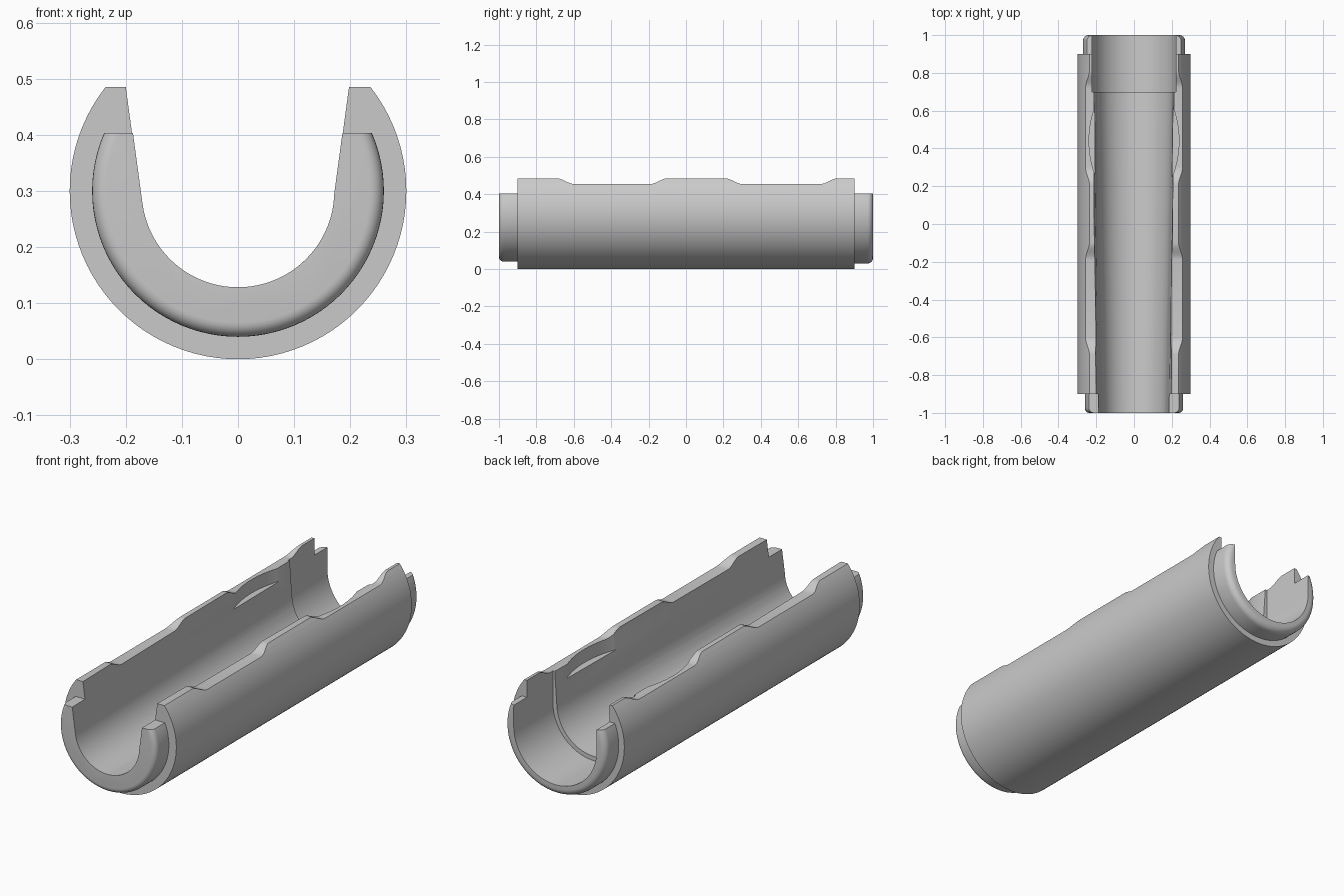
import bpy, bmesh
from math import sin, cos, tan, pi, radians

if "Cube" in bpy.data.objects:
    bpy.data.objects.remove(bpy.data.objects["Cube"])

AXIS_Z = 0.3

GREY = (0.59, 0.59, 0.59, 1)
grey = bpy.data.materials.new("plain grey")
grey.use_nodes = True
grey.diffuse_color = GREY
grey.node_tree.nodes["Principled BSDF"].inputs["Base Color"].default_value = GREY


def loft(name, rings):
    """Closed solid through rings that share a point count."""
    bm = bmesh.new()
    loops = [[bm.verts.new(p) for p in ring] for ring in rings]
    n = len(loops[0])
    for a, b in zip(loops, loops[1:]):
        for i in range(n):
            j = (i + 1) % n
            bm.faces.new((a[i], a[j], b[j], b[i]))
    bm.faces.new(loops[0][::-1])
    bm.faces.new(loops[-1])
    if bm.calc_volume(signed=True) < 0:
        bmesh.ops.reverse_faces(bm, faces=bm.faces)
    mesh = bpy.data.meshes.new(name)
    bm.to_mesh(mesh)
    bm.free()
    mesh.materials.append(grey)
    obj = bpy.data.objects.new(name, mesh)
    bpy.context.collection.objects.link(obj)
    return obj


def circle(r, y, n=96):
    return [(r * cos(2 * pi * i / n), y, AXIS_Z + r * sin(2 * pi * i / n)) for i in range(n)]


def u_section(r, splay, y, n=40, top=0.6):
    """Round trough whose straight walls lean outward by the splay angle."""
    s = radians(splay)
    pts = []
    for i in range(n + 1):
        a = pi + s + (pi - 2 * s) * i / n
        pts.append((r * cos(a), y, AXIS_Z + r * sin(a)))
    x, _, z = pts[-1]
    x += (top - z) * tan(s)
    return pts + [(x, y, top), (-x, y, top)]


def fillet(r, y_end, size, steps=6):
    """Radius and y pairs rounding an end, from the flat end inward."""
    d = -1 if y_end > 0 else 1
    return [(r - size + size * sin(pi / 2 * i / steps),
             y_end + d * size * (1 - cos(pi / 2 * i / steps))) for i in range(steps + 1)]


def cut(target, cutter):
    mod = target.modifiers.new("cut", "BOOLEAN")
    mod.operation = "DIFFERENCE"
    mod.solver = "EXACT"
    mod.object = cutter
    bpy.context.view_layer.objects.active = target
    bpy.ops.object.modifier_apply(modifier=mod.name)
    bpy.data.objects.remove(cutter)


# Stepped round body with a rounded lip at each end
profile = fillet(0.26, -1, 0.025) + [(0.26, -0.9), (0.3, -0.9), (0.3, 0.9), (0.27, 0.9)]
profile += fillet(0.27, 1, 0.03)[::-1]
shell = loft("half_sleeve", [circle(r, y) for r, y in profile])

# Rim outline: low lips at the ends, two shallow dips along each wall
LIP, RIM, DIP = 0.403, 0.485, 0.455


def ramp(y0, z0, y1, z1, n=8):
    out = []
    for i in range(n + 1):
        t = i / n
        out.append((y0 + (y1 - y0) * t, z0 + (z1 - z0) * t * t * (3 - 2 * t)))
    return out


rim = [(-1.1, LIP), (-0.9, LIP), (-0.9, RIM)]
for start, end in ((-0.69, -0.1), (0.21, 0.81)):
    rim += ramp(start, RIM, start + 0.09, DIP) + ramp(end - 0.09, DIP, end, RIM)
rim += [(0.9, RIM), (0.9, LIP), (1.1, LIP), (1.1, 0.8), (-1.1, 0.8)]
cut(shell, loft("rim_cutter", [[(x, y, z) for y, z in rim] for x in (-0.5, 0.5)]))

# Tapered bore, then a wider straight recess at the back
cut(shell, loft("bore_cutter", [u_section(0.170, 7.7, -1.1), u_section(0.202, 4, 0.75)]))
cut(shell, loft("recess_cutter", [u_section(0.222, 0, 0.7), u_section(0.222, 0, 1.1)]))

# Shallow curved pockets in the inner walls, open at the rim
R, DEPTH, MID = 0.52, 0.238, 0.44
for side in (-1, 1):
    arc = []
    for i in range(25):
        a = radians(-24 + 2 * i)
        arc.append((side * (DEPTH - R + R * cos(a)), MID + R * sin(a)))
    pocket = loft("pocket_cutter", [[(x, y, z) for x, y in arc] for z in (0.39, 0.6)])
    cut(shell, pocket)

bpy.ops.object.select_all(action="DESELECT")
shell.select_set(True)
bpy.context.view_layer.objects.active = shell
bpy.ops.object.shade_smooth_by_angle(angle=radians(30))
